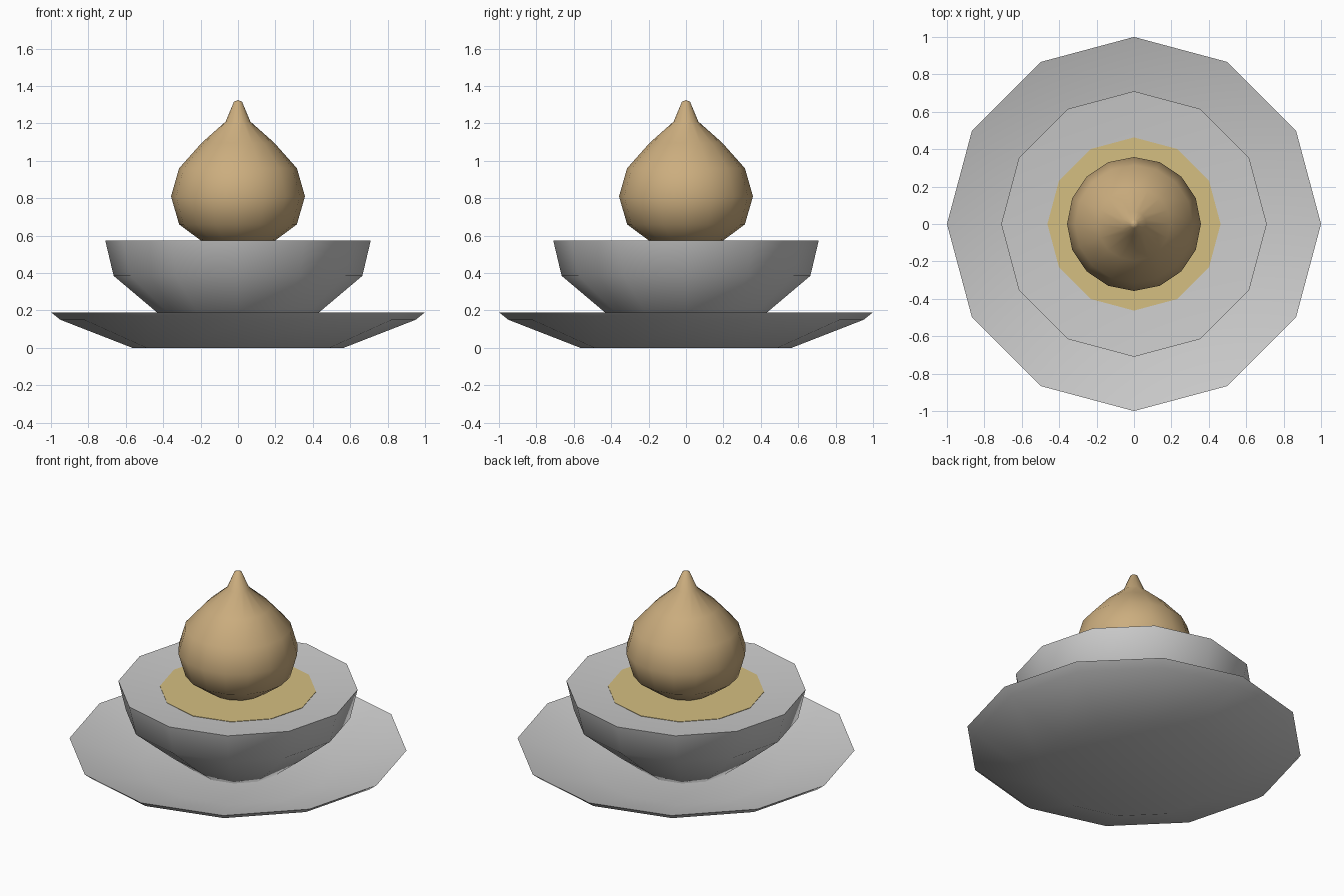
import bpy, bmesh
from math import cos, sin, tau, radians

if "Cube" in bpy.data.objects:
    bpy.data.objects.remove(bpy.data.objects["Cube"])


def material(name, rgb):
    m = bpy.data.materials.new(name)
    m.diffuse_color = (*rgb, 1)
    m.use_nodes = True
    m.node_tree.nodes["Principled BSDF"].inputs["Base Color"].default_value = m.diffuse_color
    return m


def lathe(name, profile, sides, mat=None, angle=30):
    """Spin (radius, z) points round z; radius 0 makes a pole."""
    bm = bmesh.new()
    rings = []
    for r, z in profile:
        if r == 0:
            rings.append([bm.verts.new((0, 0, z))] * sides)
        else:
            rings.append([bm.verts.new((r * cos(tau * i / sides), r * sin(tau * i / sides), z))
                          for i in range(sides)])
    for a, b in zip(rings, rings[1:]):
        for i in range(sides):
            j = (i + 1) % sides
            bm.faces.new(dict.fromkeys((a[i], a[j], b[j], b[i])))
    bmesh.ops.recalc_face_normals(bm, faces=bm.faces)
    mesh = bpy.data.meshes.new(name)
    bm.to_mesh(mesh)
    bm.free()
    ob = bpy.data.objects.new(name, mesh)
    bpy.context.collection.objects.link(ob)
    if mat:
        mesh.materials.append(mat)
    bpy.ops.object.select_all(action='DESELECT')
    ob.select_set(True)
    bpy.context.view_layer.objects.active = ob
    bpy.ops.object.shade_smooth_by_angle(angle=radians(angle))
    return ob


tan = material("tan_skin", (0.60, 0.42, 0.21))
ochre = material("ochre_filling", (0.66, 0.52, 0.22))

# Saucer: shallow dish with flat foot and sunken top
lathe("saucer", [(0, 0), (0.565, 0), (0.95, 0.15), (1, 0.19),
                 (0.57, 0.06), (0, 0.06)], 12, angle=40)

# Bowl: faceted cup with a shallow inner slope
lathe("bowl", [(0, 0.06), (0.27, 0.06), (0.44, 0.195), (0.665, 0.385), (0.71, 0.575),
               (0.46, 0.55), (0, 0.54)], 12, angle=40)

# Filling: flat disc inside the bowl
lathe("filling", [(0, 0.545), (0.463, 0.545), (0.463, 0.553), (0, 0.553)], 12, ochre)

# Bulb: round body drawn up to a small pointed tip
lathe("bulb", [(0, 0.51), (0.18, 0.56), (0.315, 0.66), (0.358, 0.81), (0.315, 0.96),
               (0.195, 1.095), (0.066, 1.21), (0.022, 1.315), (0, 1.325)], 16, tan, angle=80)
